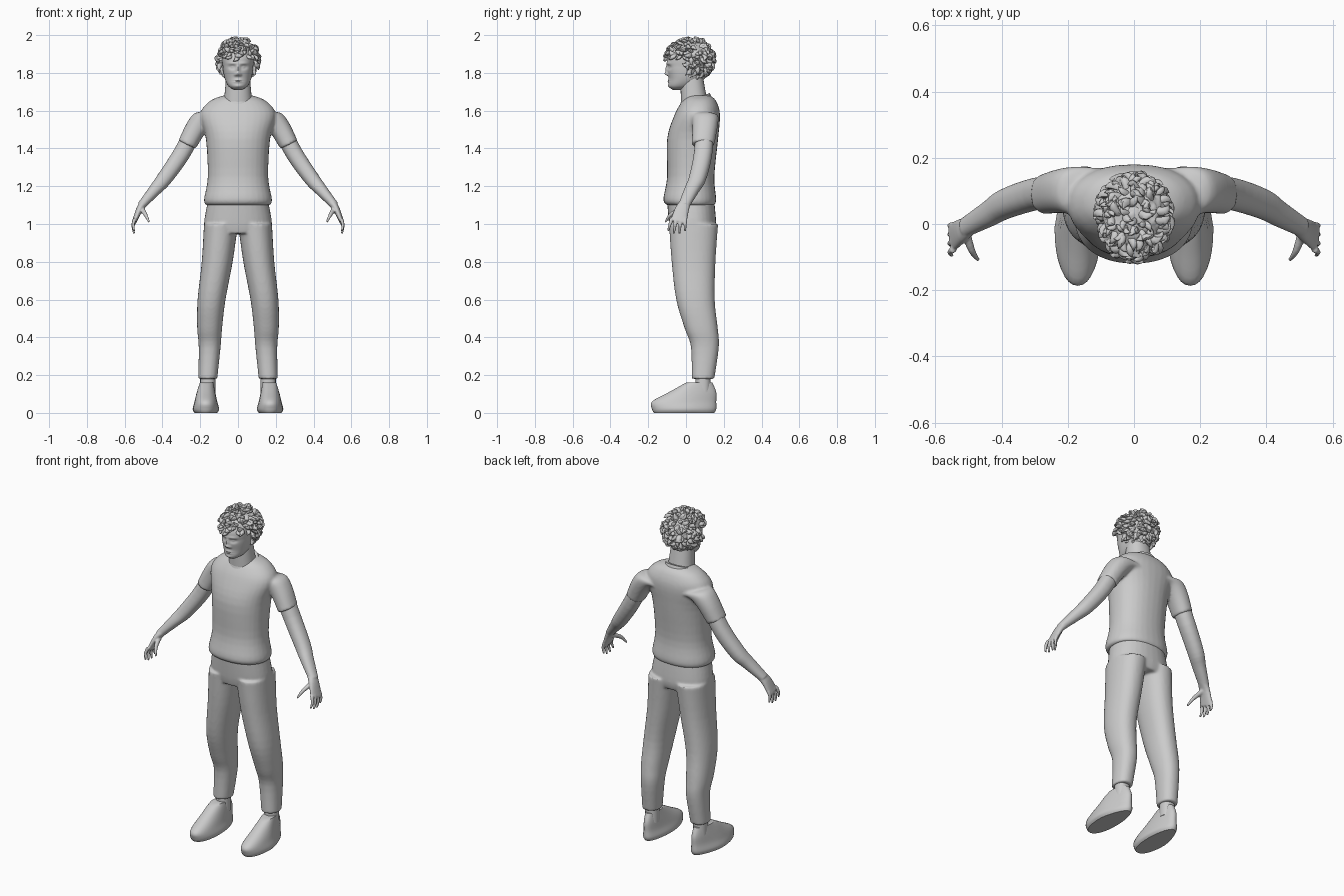
import bpy, bmesh, math, random
from mathutils import Vector, noise

random.seed(4)
if "Cube" in bpy.data.objects:
    bpy.data.objects.remove(bpy.data.objects["Cube"], do_unlink=True)

grey = bpy.data.materials.new("plain_grey")
grey.use_nodes = True
grey.diffuse_color = (0.6, 0.6, 0.6, 1)
grey.node_tree.nodes["Principled BSDF"].inputs["Base Color"].default_value = grey.diffuse_color


def between(before, start, end, after, t):
    """Point on a smooth curve from start to end."""
    pull_in, pull_out = (end - before) / 2, (after - start) / 2
    ease = t * t * (3 - 2 * t)
    return (start.lerp(end, ease) + pull_in * t * (1 - t) ** 2 - pull_out * t * t * (1 - t))


def signed_power(value, power):
    return math.copysign(abs(value) ** power, value)


def loft(bm, rows, normal, sides=32, steps=4, mirror=False):
    """Smooth capped skin through rows of (centre, radius_u, radius_v)."""
    n = Vector(normal).normalized()
    v_axis = (Vector((0, 1, 0)) - n * n.y).normalized()
    u_axis = v_axis.cross(n)
    centres = [Vector(row[0]) for row in rows]
    radii = [Vector(row[1:]) for row in rows]
    last = len(rows) - 1
    made = []
    for side in (1, -1) if mirror else (1,):
        rings = []
        for step in range(last * steps + 1):
            i = min(step // steps, last - 1)
            t = step / steps - i
            picks = (max(i - 1, 0), i, i + 1, min(i + 2, last))
            centre = between(*[centres[k] for k in picks], t)
            ru, rv = between(*[radii[k] for k in picks], t)
            ring = []
            for k in range(sides):
                angle = math.tau * k / sides
                p = centre + u_axis * ru * signed_power(math.cos(angle), .9)
                p += v_axis * rv * signed_power(math.sin(angle), .9)
                p.x *= side
                ring.append(bm.verts.new(p))
            rings.append(ring)
            made += ring
        for low, high in zip(rings, rings[1:]):
            for k in range(sides):
                bm.faces.new((low[k - 1], low[k], high[k], high[k - 1]))
        bm.faces.new(rings[0])
        bm.faces.new(rings[-1])
    return made


def upright(bm, rows, x=0, **options):
    """Level rings from rows of (height, half_width, front, back)."""
    rings = [((x, (front + back) / 2, z), half, (back - front) / 2)
             for z, half, front, back in rows]
    return loft(bm, rings, (0, 0, 1), mirror=x > 0, **options)


def limb(bm, points, start, end, normal=None, ease=1, mirror=True, **options):
    """Tapering tube; start and end are (radius_u, radius_v)."""
    points = [Vector(p) for p in points]
    rows = []
    for i, p in enumerate(points):
        t = (i / (len(points) - 1)) ** ease
        rows.append((p, *Vector(start).lerp(Vector(end), t)))
    loft(bm, rows, normal or points[-1] - points[0], mirror=mirror, **options)


def finish(bm, name, voxel=None):
    """Make the object; a voxel size blends overlapping pieces into one skin."""
    bmesh.ops.recalc_face_normals(bm, faces=bm.faces)
    mesh = bpy.data.meshes.new(name)
    bm.to_mesh(mesh)
    bm.free()
    mesh.materials.append(grey)
    ob = bpy.data.objects.new(name, mesh)
    bpy.context.collection.objects.link(ob)
    bpy.ops.object.select_all(action='DESELECT')
    ob.select_set(True)
    bpy.context.view_layer.objects.active = ob
    bpy.ops.object.shade_smooth_by_angle(angle=math.radians(50))
    if voxel:
        remesh = ob.modifiers.new("blend", 'REMESH')
        remesh.mode = 'VOXEL'
        remesh.voxel_size = voxel
        remesh.use_smooth_shade = True
        relax = ob.modifiers.new("relax", 'SMOOTH')
        relax.factor = .5
        relax.iterations = 4


# Shirt: torso with rolled hem, and sleeves
bm = bmesh.new()
upright(bm, [(1.1, .17, -.1, .15), (1.13, .18, -.12, .16), (1.25, .16, -.1, .15),
             (1.45, .17, -.1, .17), (1.58, .2, -.06, .18), (1.65, .15, -.02, .16),
             (1.68, .08, .01, .13)])
limb(bm, [(.1, .09, 1.56), (.17, .1, 1.56), (.22, .1, 1.51), (.27, .09, 1.42)],
     start=(.07, .08), end=(.05, .06), normal=(1, 0, -2))
finish(bm, "shirt", voxel=.008)

# Crew neck band, tilted down at the front
bm = bmesh.new()
limb(bm, [(0, .05, 1.64), (0, .05, 1.67)], start=(.09, .09), end=(.08, .08),
     normal=(0, -.3, 1), mirror=False)
finish(bm, "collar")

# Trousers: seat and two legs
bm = bmesh.new()
upright(bm, [(1.12, .16, -.1, .15), (1, .18, -.09, .16), (.95, .16, -.08, .15)])
limb(bm, [(.09, .04, 1), (.11, .04, .8), (.14, .05, .6), (.15, .08, .45), (.15, .1, .35),
          (.16, .09, .18)], start=(.09, .13), end=(.05, .06), normal=(0, 0, -1))
finish(bm, "trousers", voxel=.008)

# Ankles
bm = bmesh.new()
limb(bm, [(.16, .09, .25), (.16, .09, .1)], start=(.04, .04), end=(.04, .04))
finish(bm, "ankles")

# Shoes: low rounded toe rising to the ankle, heel narrowed and turned inward
bm = bmesh.new()
shoes = upright(bm, [(0, .06, -.17, .15), (.02, .07, -.18, .16), (.06, .06, -.18, .16),
                     (.11, .05, -.09, .16), (.16, .04, 0, .14)], x=.17)
for v in shoes:
    heel = min(max(v.co.y, 0) / .15, 1)
    middle = math.copysign(.17, v.co.x)
    v.co.x += (middle - v.co.x) * heel / 4 - middle * heel / 15
finish(bm, "shoes")

# Arms with hands, four fingers and a thumb
bm = bmesh.new()
limb(bm, [(.22, .1, 1.52), (.3, .09, 1.37), (.39, .06, 1.24), (.44, .03, 1.18), (.51, -.01, 1.1)],
     start=(.047, .05), end=(.022, .03), ease=2)
limb(bm, [(.49, 0, 1.12), (.52, -.02, 1.08), (.55, -.04, 1.01)],
     start=(.024, .028), end=(.012, .045))
for finger in range(4):
    fan = finger - 1.5
    root = Vector((.545, -.04 + fan * .024, 1.03))
    tip = Vector((.55, -.05 + fan * .03, .94 + abs(fan) * .015))
    knuckle = root.lerp(tip, .5) + Vector((.008, 0, 0))
    limb(bm, [root, knuckle, tip], start=(.011, .011), end=(.006, .006), sides=12)
limb(bm, [(.51, -.02, 1.08), (.49, -.08, 1.05), (.47, -.11, 1.01)],
     start=(.015, .015), end=(.006, .006), sides=12)
finish(bm, "arms", voxel=.0045)

# Head, with the face pressed in and out by soft dabs
bm = bmesh.new()
head = upright(bm, [(1.71, .02, -.07, -.03), (1.73, .05, -.09, .04), (1.77, .07, -.09, .09),
                    (1.83, .08, -.1, .12), (1.9, .08, -.09, .12), (1.97, .02, -.01, .05)],
               sides=120, steps=14)


def dab(x, z, wide, tall, push):
    for v in head:
        if v.co.y < 0:
            across, up = (abs(v.co.x) - x) / wide, (v.co.z - z) / tall
            v.co.y -= push * math.exp(-across * across - up * up)


eye_line, lip_line = 1.83, 1.757
dab(x=.03, z=eye_line, wide=.018, tall=.011, push=-.012)
dab(x=.03, z=eye_line, wide=.01, tall=.006, push=.007)
dab(x=.03, z=eye_line + .02, wide=.025, tall=.007, push=.005)
dab(x=0, z=eye_line - .01, wide=.01, tall=.02, push=.01)
dab(x=0, z=1.795, wide=.012, tall=.01, push=.017)
dab(x=.013, z=1.79, wide=.007, tall=.007, push=.007)
dab(x=0, z=lip_line, wide=.02, tall=.011, push=.008)
dab(x=0, z=lip_line, wide=.022, tall=.002, push=-.005)
dab(x=0, z=1.73, wide=.018, tall=.01, push=.005)

# Neck and ears
limb(bm, [(0, .05, 1.6), (0, .04, 1.68), (0, .03, 1.78)],
     start=(.08, .075), end=(.063, .06), normal=(0, 0, 1), mirror=False)
limb(bm, [(.08, .02, 1.79), (.087, .02, 1.82), (.085, .03, 1.85)],
     start=(.007, .01), end=(.01, .018), sides=16)
finish(bm, "head")

# Hair: lumpy cap with curled locks, left open around the face
centre, size = Vector((0, .02, 1.872)), Vector((.1, .118, .1))


def on_face(d):
    return d.y < -.12 and d.z < .22 or d.y < .1 and d.z < -.45


bm = bmesh.new()
bmesh.ops.create_icosphere(bm, subdivisions=5, radius=1)
for v in bm.verts:
    d = v.co.normalized()
    v.co = centre + d * size * (.62 if on_face(d) else 1 + noise.noise(d * 7) / 14)
locks, golden_turn = 330, math.pi * (3 - math.sqrt(5))
for i in range(locks):
    z = 1 - 2 * (i + .5) / locks
    ring = math.sqrt(1 - z * z)
    d = Vector((math.cos(i * golden_turn) * ring, math.sin(i * golden_turn) * ring, z))
    if on_face(d) or d.z < -.93:
        continue
    flow = Vector((0, -.25, -.8)) + Vector([random.uniform(-.9, .9) for axis in range(3)])
    flow = (flow - d * flow.dot(d)).normalized()
    side = d.cross(flow) * random.choice((-1, 1))
    scale = random.uniform(.75, 1.2)
    rows = []
    for step in range(5):
        t = step / 4
        sweep = flow * math.sin(t * math.pi / 2) * .035 + side * t * t * .027
        lift = d * (.012 - .024 * (1 - t) ** 2)
        radius = .012 * scale * math.sin(math.pi * (.2 + .76 * t))
        rows.append((centre + d * size + lift + sweep * scale, radius, radius))
    loft(bm, rows, flow + side / 2, sides=8, steps=3)
finish(bm, "hair")
